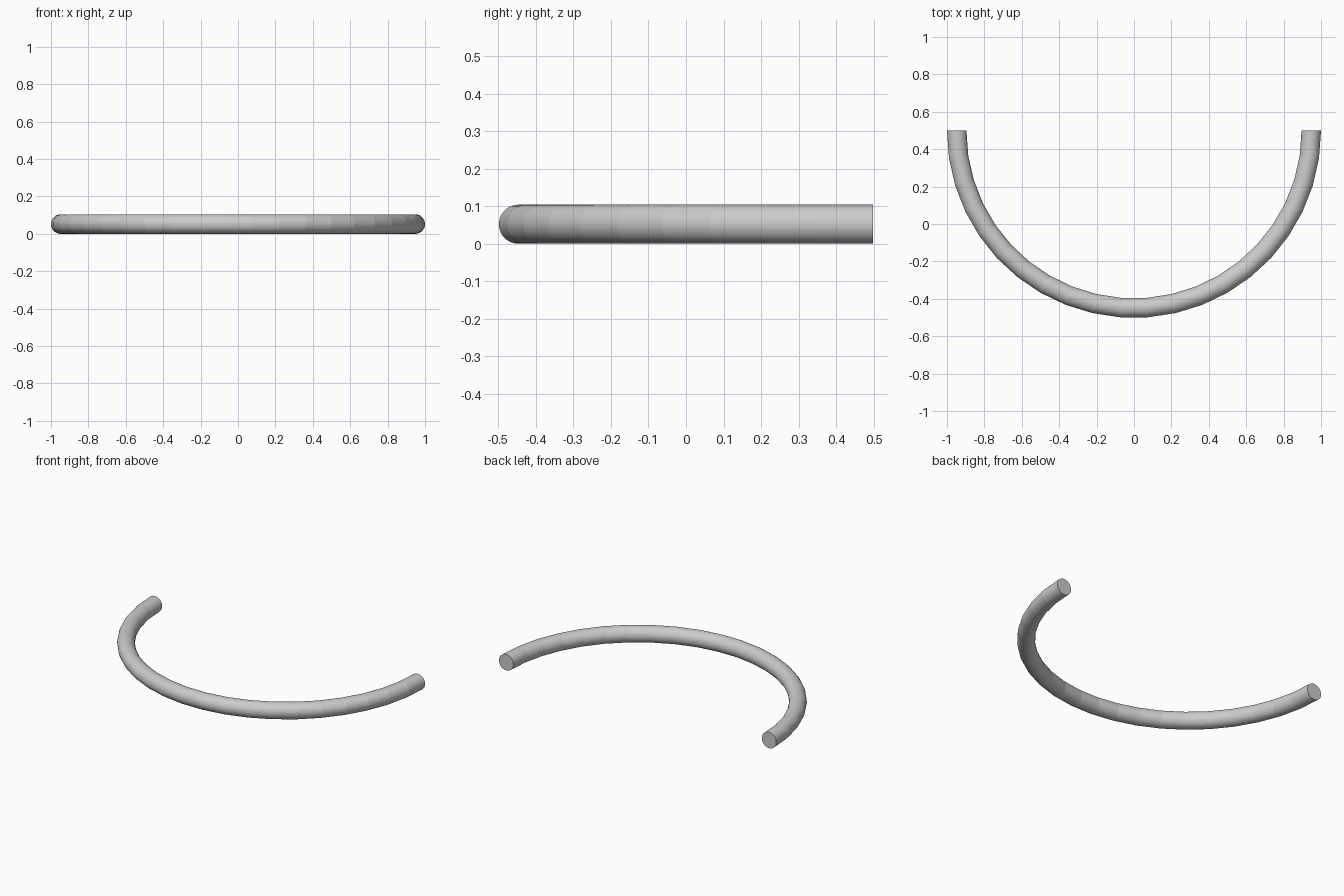
import bpy, bmesh, math
from mathutils import Matrix, Vector

if "Cube" in bpy.data.objects:
    bpy.data.objects.remove(bpy.data.objects["Cube"])

TUBE_R = 0.052      # tube radius
SIDES = 48          # sides of the tube
STEPS = 21          # straight segments along the half circle
RING_R = 1.0 - TUBE_R

# Half circle opening towards +y, centred in y
depth = RING_R * math.cos(math.pi / STEPS / 2) + TUBE_R * math.cos(math.pi / STEPS / 2)
centre = Vector((0, depth / 2, TUBE_R))

bm = bmesh.new()

# Tube section standing at the left end
place = Matrix.Translation(centre + Vector((-RING_R, 0, 0))) @ Matrix.Rotation(math.pi / 2, 4, 'X')
section = bmesh.ops.create_circle(bm, segments=SIDES, radius=TUBE_R, matrix=place)["verts"]
edges = list({e for v in section for e in v.link_edges})

# Sweep it round to the right end
bmesh.ops.spin(bm, geom=edges, cent=centre, axis=(0, 0, 1), angle=math.pi,
               steps=STEPS, use_duplicate=False)

# Close both ends
bmesh.ops.holes_fill(bm, edges=[e for e in bm.edges if e.is_boundary], sides=0)
bmesh.ops.recalc_face_normals(bm, faces=bm.faces)

mesh = bpy.data.meshes.new("half_ring_tube")
bm.to_mesh(mesh)
bm.free()
bpy.context.collection.objects.link(bpy.data.objects.new("half_ring_tube", mesh))
